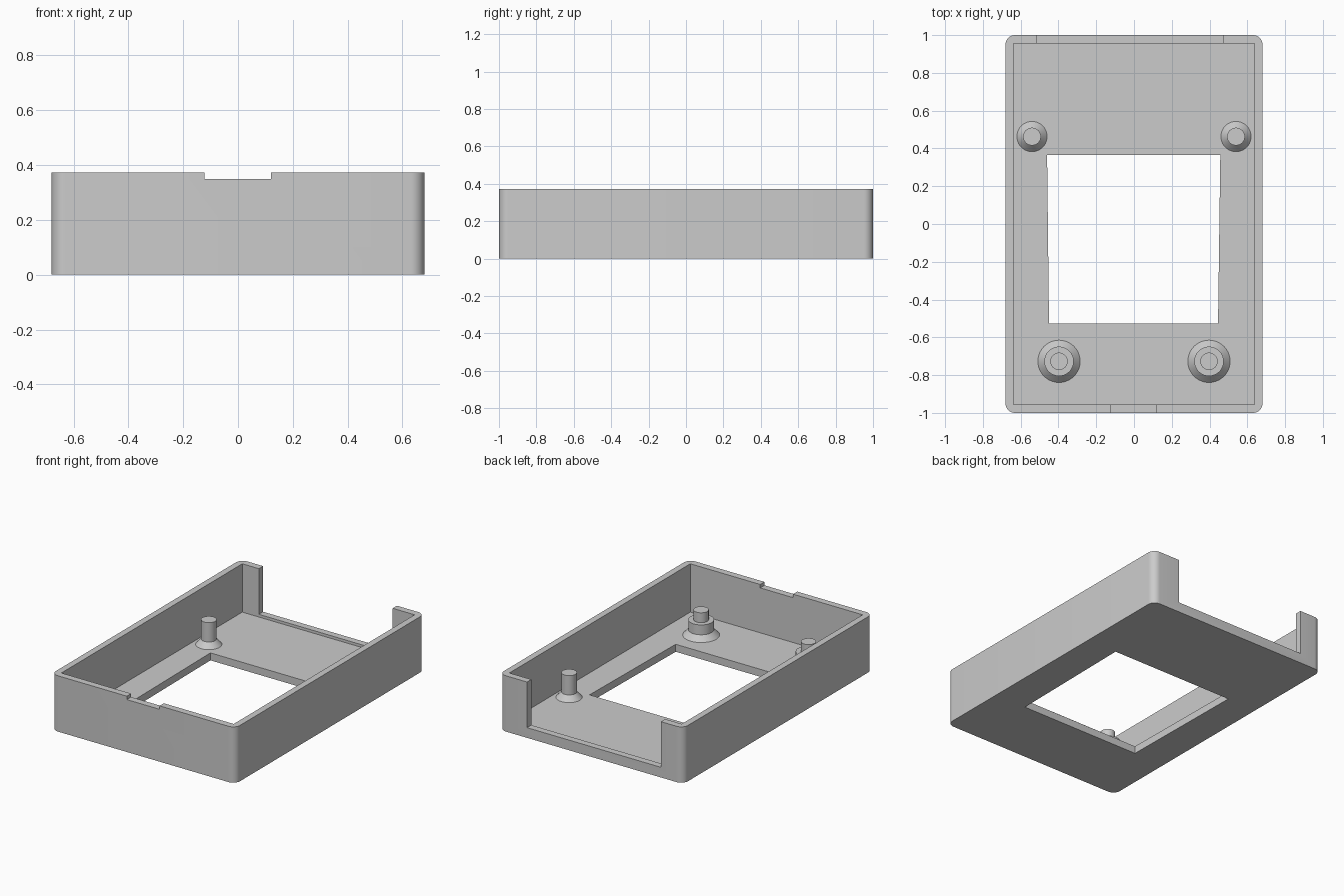
import bpy
import bmesh
import math

cube = bpy.data.objects.get("Cube")
if cube:
    bpy.data.objects.remove(cube, do_unlink=True)

# Overall sizes
HALF_X, HALF_Y, HEIGHT = 0.68, 1.0, 0.373
INNER_X, INNER_Y = 0.637, 0.955
FLOOR = 0.05

grey = bpy.data.materials.new("plain grey")
grey.use_nodes = True
colour = (0.6, 0.6, 0.6, 1)
grey.diffuse_color = colour
grey.node_tree.nodes["Principled BSDF"].inputs["Base Color"].default_value = colour


def make_object(name, bm):
    bmesh.ops.recalc_face_normals(bm, faces=bm.faces[:])
    mesh = bpy.data.meshes.new(name)
    bm.to_mesh(mesh)
    bm.free()
    obj = bpy.data.objects.new(name, mesh)
    bpy.context.collection.objects.link(obj)
    mesh.materials.append(grey)
    return obj


def prism(name, outline, z0, z1, radius=0):
    """Extrude a flat outline upward, optionally rounding its upright edges."""
    bm = bmesh.new()
    base = bm.faces.new([bm.verts.new((x, y, z0)) for x, y in outline])
    grown = bmesh.ops.extrude_face_region(bm, geom=[base])["geom"]
    for v in grown:
        if isinstance(v, bmesh.types.BMVert):
            v.co.z = z1
    if radius:
        upright = [e for e in bm.edges
                   if abs(e.verts[0].co.z - e.verts[1].co.z) > 0.01]
        bmesh.ops.bevel(bm, geom=upright, offset=radius, segments=8,
                        profile=0.5, affect='EDGES')
    return make_object(name, bm)


def box_outline(x0, x1, y0, y1):
    return [(x0, y0), (x1, y0), (x1, y1), (x0, y1)]


def lathe(name, profile, x, y, steps=40):
    """Spin a radius/height profile about an upright axis."""
    bm = bmesh.new()
    verts = [bm.verts.new((r, 0, z)) for r, z in profile]
    edges = [bm.edges.new(pair) for pair in zip(verts, verts[1:])]
    bmesh.ops.spin(bm, geom=verts + edges, cent=(0, 0, 0), axis=(0, 0, 1),
                   angle=2 * math.pi, steps=steps)
    bmesh.ops.remove_doubles(bm, verts=bm.verts[:], dist=0.0001)
    obj = make_object(name, bm)
    obj.location = (x, y, 0)
    return obj


def smooth(obj):
    bpy.ops.object.select_all(action='DESELECT')
    obj.select_set(True)
    bpy.context.view_layer.objects.active = obj
    bpy.ops.object.shade_smooth_by_angle(angle=math.radians(30))


# Rounded outer tray
tray = prism("tray", box_outline(-HALF_X, HALF_X, -HALF_Y, HALF_Y),
             0, HEIGHT, radius=0.05)

# Hollow inside, tapered window, front notch and wide back opening
cutters = [
    prism("hollow_cutter",
          box_outline(-INNER_X, INNER_X, -INNER_Y, INNER_Y), FLOOR, 0.6),
    prism("window_cutter",
          [(-0.45, -0.527), (0.445, -0.527), (0.457, 0.366), (-0.46, 0.366)],
          -0.2, 0.2),
    prism("notch_cutter", box_outline(-0.122, 0.12, -1.2, -0.8), 0.35, 0.6),
    prism("back_cutter", box_outline(-0.515, 0.475, 0.8, 1.2), 0.068, 0.6),
]
bpy.context.view_layer.objects.active = tray
for cutter in cutters:
    cutter.hide_render = True
    cut = tray.modifiers.new(cutter.name, 'BOOLEAN')
    cut.operation = 'DIFFERENCE'
    cut.solver = 'EXACT'
    cut.object = cutter
    bpy.ops.object.modifier_apply(modifier=cut.name)
    bpy.data.objects.remove(cutter, do_unlink=True)
smooth(tray)

# Posts with flared feet; the front pair has a stepped boss
SUNK = FLOOR - 0.01
back_profile = [(0, SUNK), (0.08, SUNK), (0.08, FLOOR), (0.047, 0.086),
                (0.047, 0.215), (0, 0.215)]
front_profile = [(0, SUNK), (0.112, SUNK), (0.112, FLOOR), (0.078, 0.086),
                 (0.078, 0.152), (0.046, 0.152), (0.046, 0.218), (0, 0.218)]
for side, sign in (("left", 1), ("right", -1)):
    smooth(lathe("back_post_" + side, back_profile, sign * 0.54, 0.463))
    smooth(lathe("front_post_" + side, front_profile, sign * 0.397, -0.727))
